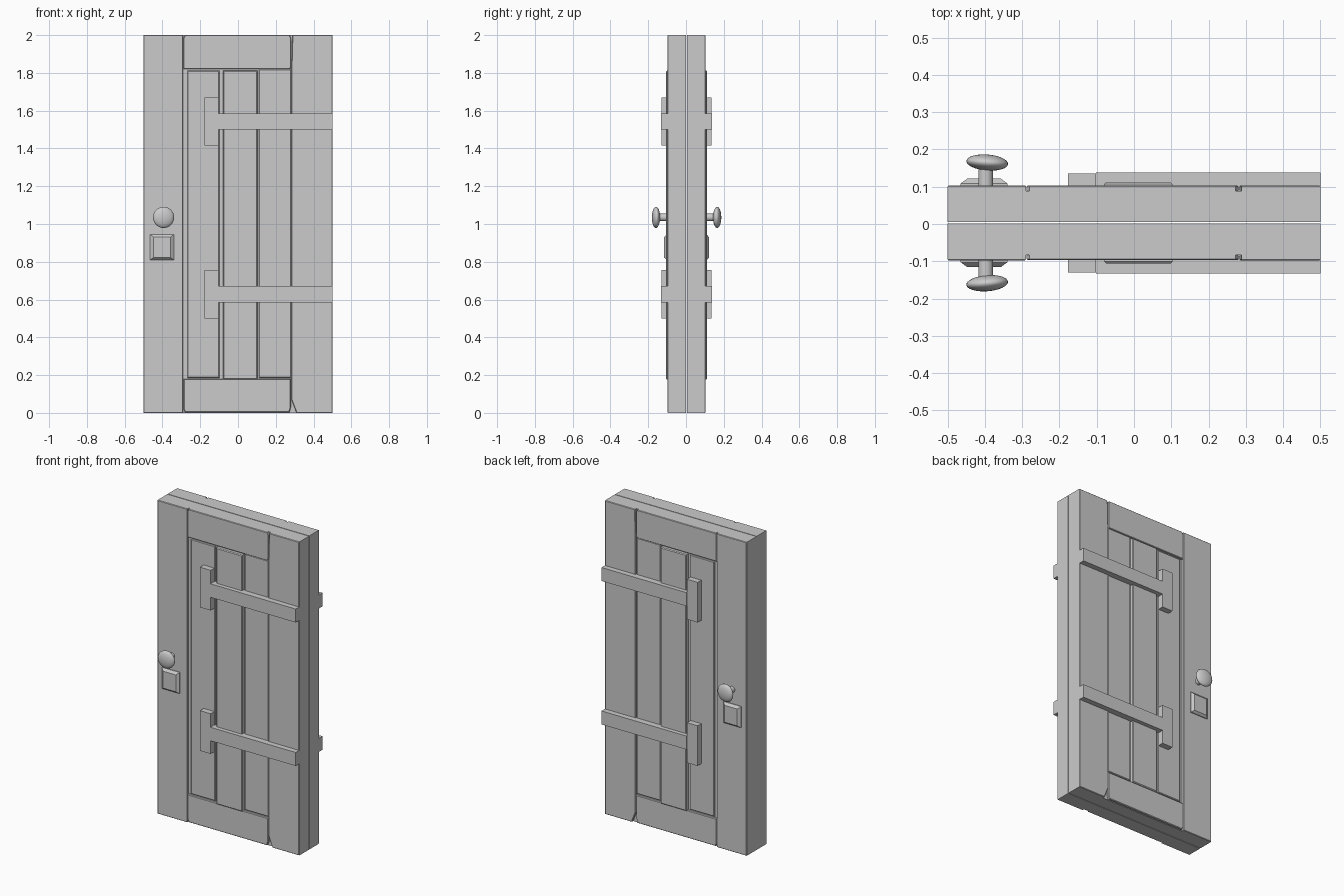
import bpy, bmesh, math
from mathutils import Matrix

if "Cube" in bpy.data.objects:
    bpy.data.objects.remove(bpy.data.objects["Cube"])

SEAM = 0.003  # y of the seam between the two mirrored door leaves


def prism(name, pts, d0, d1, side, bevel=0.0):
    """Extrude an x-z outline from depth d0 to d1 away from the seam; chamfer the outer rim."""
    bm = bmesh.new()
    inner = [bm.verts.new((x, SEAM + side * d0, z)) for x, z in pts]
    outer = [bm.verts.new((x, SEAM + side * d1, z)) for x, z in pts]
    n = len(pts)
    bm.faces.new(inner)
    cap = bm.faces.new(outer)
    for i in range(n):
        j = (i + 1) % n
        bm.faces.new((inner[i], inner[j], outer[j], outer[i]))
    bmesh.ops.recalc_face_normals(bm, faces=bm.faces)
    if bevel:
        bmesh.ops.bevel(bm, geom=list(cap.edges), offset=bevel, segments=1,
                        affect='EDGES', profile=0.5)
    return finish(name, bm)


def finish(name, bm):
    me = bpy.data.meshes.new(name)
    bm.to_mesh(me)
    bm.free()
    ob = bpy.data.objects.new(name, me)
    bpy.context.collection.objects.link(ob)
    return ob


def rect(x0, x1, z0, z1):
    return [(x0, z0), (x1, z0), (x1, z1), (x0, z1)]


def lock_plate(name, side):
    """Rectangular plate with wide sloping edges."""
    bm = bmesh.new()
    rings = [(rect(-0.465, -0.34, 0.81, 0.945), 0.095),
             (rect(-0.465, -0.34, 0.81, 0.945), 0.106),
             (rect(-0.447, -0.358, 0.822, 0.93), 0.119)]
    vs = [[bm.verts.new((x, SEAM + side * d, z)) for x, z in r] for r, d in rings]
    bm.faces.new(vs[0])
    bm.faces.new(vs[-1])
    for a, b in zip(vs, vs[1:]):
        for i in range(4):
            j = (i + 1) % 4
            bm.faces.new((a[i], a[j], b[j], b[i]))
    bmesh.ops.recalc_face_normals(bm, faces=bm.faces)
    finish(name, bm)


def knob(name, side):
    """Mushroom knob: slim stem with a slightly tilted lens-shaped cap."""
    bm = bmesh.new()
    to_y = Matrix.Rotation(math.pi / 2, 4, 'X')
    cap = (Matrix.Translation((-0.394, SEAM + side * 0.162, 1.035))
           @ Matrix.Rotation(-side * 0.08, 4, 'Z') @ to_y
           @ Matrix.Diagonal((0.056, 0.056, 0.0215, 1)))
    bmesh.ops.create_uvsphere(bm, u_segments=32, v_segments=16, radius=1, matrix=cap)
    stem = Matrix.Translation((-0.398, SEAM + side * 0.076, 1.035)) @ to_y
    bmesh.ops.create_cone(bm, cap_ends=True, segments=24, radius1=0.02, radius2=0.02,
                          depth=0.148, matrix=stem)
    ob = finish(name, bm)
    bpy.ops.object.select_all(action='DESELECT')
    ob.select_set(True)
    bpy.context.view_layer.objects.active = ob
    bpy.ops.object.shade_smooth_by_angle(angle=math.radians(40))


for side, tag in ((-1, "front"), (1, "back")):
    # core slab and frame
    prism(f"core_{tag}", rect(-0.31, 0.33, 0, 2), 0.002, 0.086, side)
    prism(f"latch_stile_{tag}", rect(-0.5, -0.29, 0, 2), 0.002, 0.101, side, 0.003)
    # hinge stile has a split at its lower inner corner
    prism(f"hinge_stile_{tag}",
          [(0.31, 0), (0.5, 0), (0.5, 2), (0.288, 2), (0.283, 1.82), (0.283, 0.07)],
          0.002, 0.101, side, 0.003)
    # rails with clipped corners at the joints
    prism(f"top_rail_{tag}",
          [(-0.288, 1.82), (0.275, 1.82), (0.281, 1.835), (0.281, 1.985),
           (0.272, 2), (-0.28, 2), (-0.288, 1.985)], 0.08, 0.1, side, 0.003)
    prism(f"bottom_rail_{tag}",
          [(-0.28, 0.003), (0.272, 0.003), (0.28, 0.03), (0.28, 0.18),
           (-0.288, 0.18), (-0.288, 0.02)], 0.08, 0.1, side, 0.004)
    # planks, the middle one proud of the frame
    prism(f"left_plank_{tag}", rect(-0.268, -0.098, 0.186, 1.812), 0.08, 0.096, side, 0.004)
    prism(f"middle_plank_{tag}", rect(-0.08, 0.103, 0.176, 1.812), 0.08, 0.109, side, 0.005)
    prism(f"right_plank_{tag}", rect(0.11, 0.281, 0.186, 1.82), 0.08, 0.096, side, 0.004)
    # strap hinges with end plates
    for z, pos in ((0.628, "lower"), (1.543, "upper")):
        prism(f"{pos}_strap_{tag}", rect(-0.102, 0.5, z - 0.043, z + 0.043), 0.09, 0.1355, side)
        prism(f"{pos}_strap_plate_{tag}", rect(-0.177, -0.102, z - 0.128, z + 0.128),
              0.09, 0.133, side)
    # latch hardware
    lock_plate(f"lock_plate_{tag}", side)
    knob(f"knob_{tag}", side)
